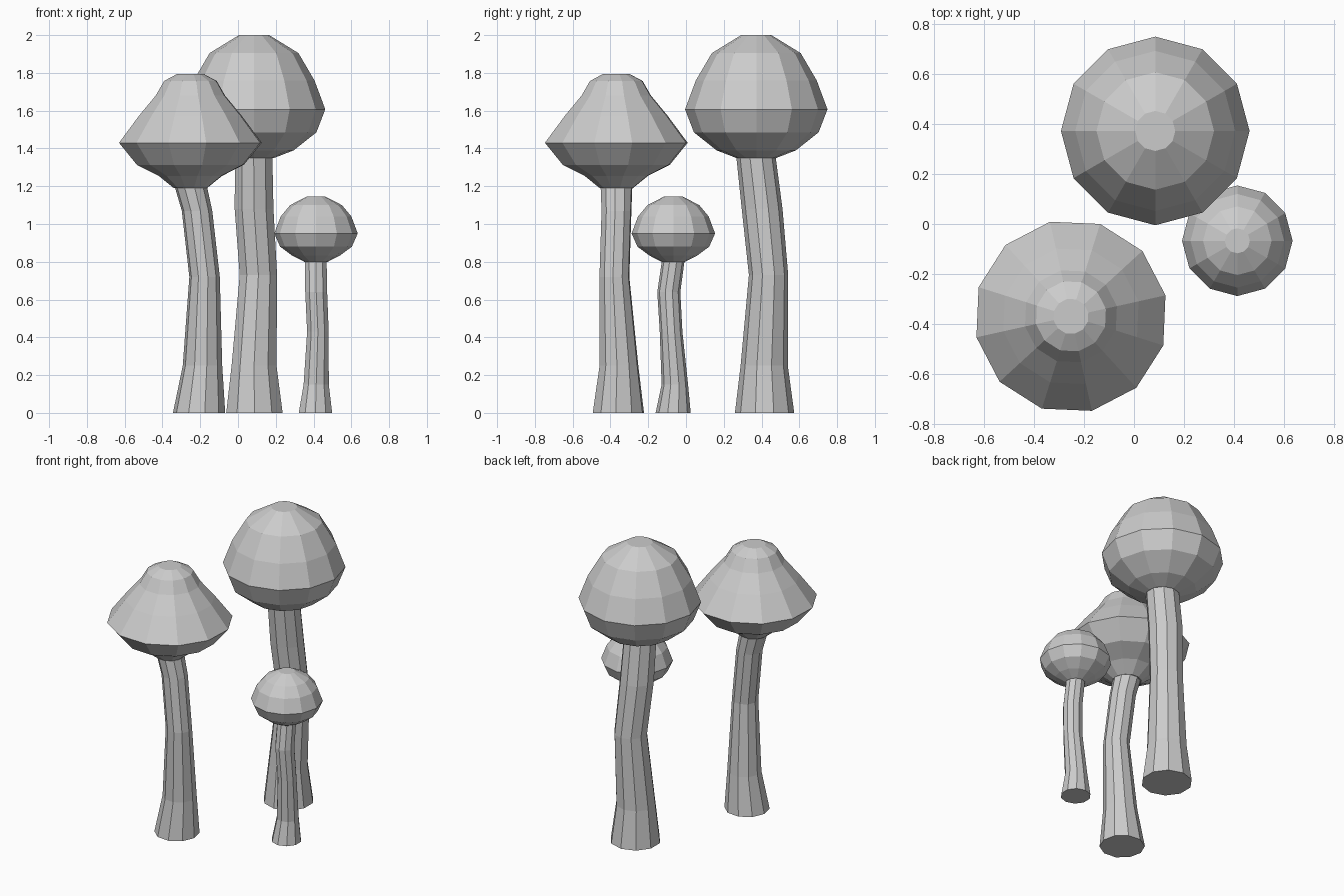
import bpy, bmesh
from math import cos, sin, pi, radians


def lathe(name, rings, sides, turn):
    """Closed flat-shaded tube through rings of (x, y, z, radius)."""
    bm = bmesh.new()
    loops = []
    for x, y, z, r in rings:
        loops.append([bm.verts.new((x + r * cos(turn + 2 * pi * i / sides),
                                    y + r * sin(turn + 2 * pi * i / sides), z))
                      for i in range(sides)])
    for a, b in zip(loops, loops[1:]):
        for i in range(sides):
            j = (i + 1) % sides
            bm.faces.new((a[i], a[j], b[j], b[i]))
    bm.faces.new(loops[0][::-1])
    bm.faces.new(loops[-1])
    bmesh.ops.recalc_face_normals(bm, faces=bm.faces)
    mesh = bpy.data.meshes.new(name)
    bm.to_mesh(mesh)
    bm.free()
    bpy.context.collection.objects.link(bpy.data.objects.new(name, mesh))


def mushroom(name, centre, turn, cap, stem):
    """cap: (radius, z) from the neck upward; stem: (x, y, z, radius) upward."""
    lathe(name + "_cap", [(*centre, z, r) for r, z in cap], 12, radians(turn))
    lathe(name + "_stem", stem, 10, radians(turn + 18))


# Tall mushroom with a domed cap
mushroom("tall_mushroom", (0.085, 0.372), 0,
         [(0.107, 1.35), (0.21, 1.39), (0.33, 1.485), (0.377, 1.607),
          (0.32, 1.76), (0.235, 1.905), (0.08, 2.0)],
         [(0.087, 0.416, 0, 0.157), (0.085, 0.414, 0.25, 0.125),
          (0.108, 0.437, 0.73, 0.104), (0.085, 0.403, 1.08, 0.108),
          (0.083, 0.37, 1.36, 0.104)])

# Middle mushroom with a pointed bell cap
mushroom("middle_mushroom", (-0.252, -0.369), 12.5,
         [(0.09, 1.19), (0.172, 1.255), (0.29, 1.313), (0.387, 1.43),
          (0.277, 1.575), (0.188, 1.68), (0.143, 1.757), (0.071, 1.795)],
         [(-0.206, -0.358, 0, 0.139), (-0.188, -0.355, 0.25, 0.105),
          (-0.177, -0.379, 0.72, 0.081), (-0.217, -0.368, 1.07, 0.081),
          (-0.25, -0.368, 1.2, 0.086)])

# Small mushroom
mushroom("small_mushroom", (0.413, -0.067), 0,
         [(0.062, 0.80), (0.125, 0.832), (0.19, 0.88), (0.221, 0.95),
          (0.187, 1.04), (0.137, 1.1), (0.05, 1.145)],
         [(0.41, -0.068, 0, 0.093), (0.414, -0.059, 0.15, 0.07),
          (0.423, -0.079, 0.43, 0.06), (0.414, -0.091, 0.64, 0.061),
          (0.412, -0.067, 0.81, 0.06)])
